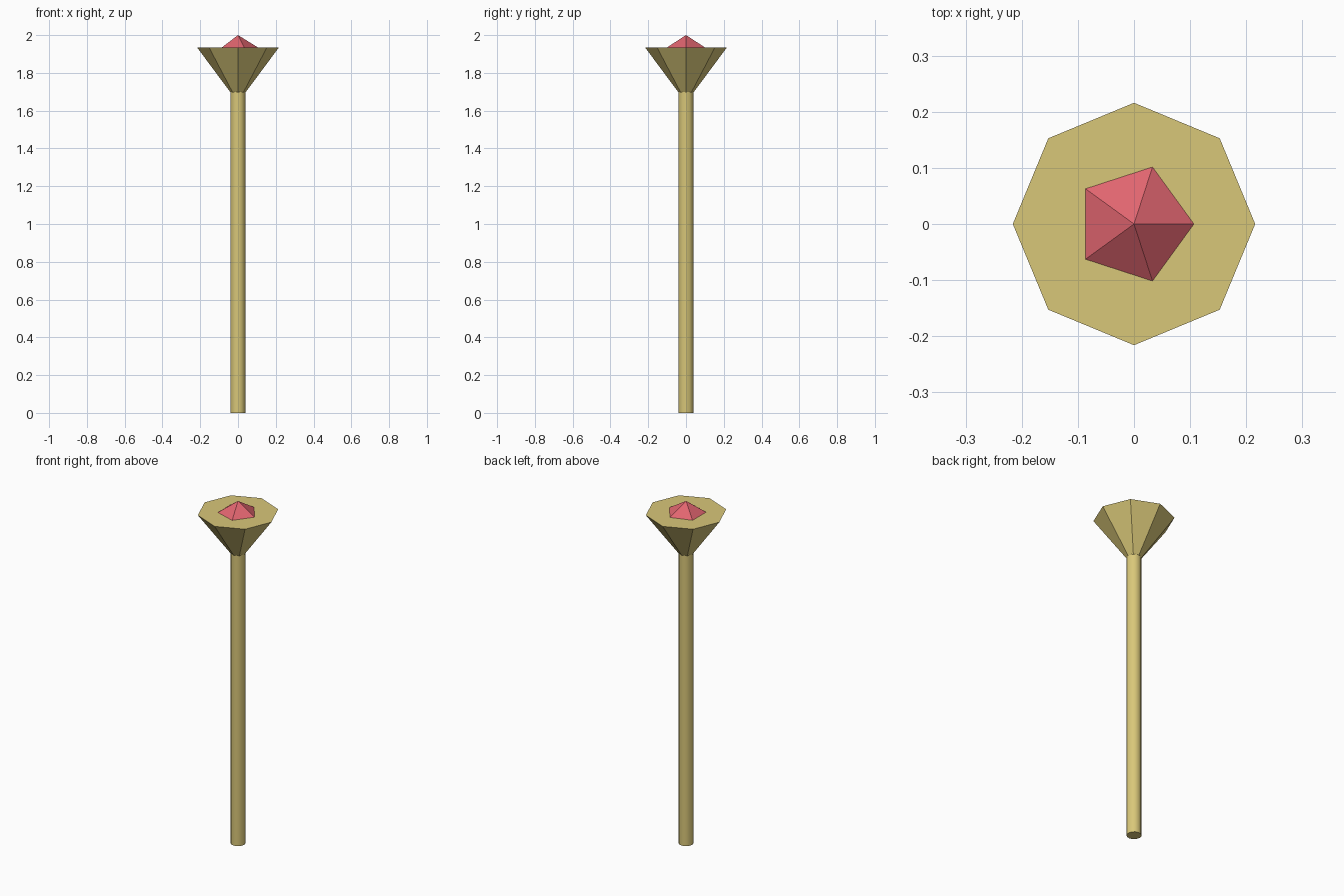
import bpy

if "Cube" in bpy.data.objects:
    bpy.data.objects.remove(bpy.data.objects["Cube"])


def material(name, rgb):
    m = bpy.data.materials.new(name)
    m.diffuse_color = (*rgb, 1.0)
    m.use_nodes = True
    m.node_tree.nodes["Principled BSDF"].inputs["Base Color"].default_value = m.diffuse_color
    return m


def finish(name, mat):
    ob = bpy.context.object
    ob.name = name
    ob.data.materials.append(mat)
    return ob


def tapered(name, sides, r_bottom, r_top, z0, z1, mat):
    bpy.ops.mesh.primitive_cone_add(vertices=sides, radius1=r_bottom, radius2=r_top,
                                    depth=z1 - z0, location=(0, 0, (z0 + z1) / 2))
    return finish(name, mat)


brass = material("pale_brass", (0.69, 0.57, 0.19))
red = material("gem_red", (0.75, 0.13, 0.16))

# Long round shaft
tapered("shaft", 12, 0.04, 0.04, 0.0, 1.70, brass)
bpy.ops.object.shade_smooth_by_angle()

# Eight-sided flared head
tapered("flared_head", 8, 0.04, 0.216, 1.697, 1.934, brass)

# Faceted gem set halfway into the head
bpy.ops.mesh.primitive_ico_sphere_add(subdivisions=1, radius=0.12, location=(0, 0, 1.88))
finish("gem", red)
